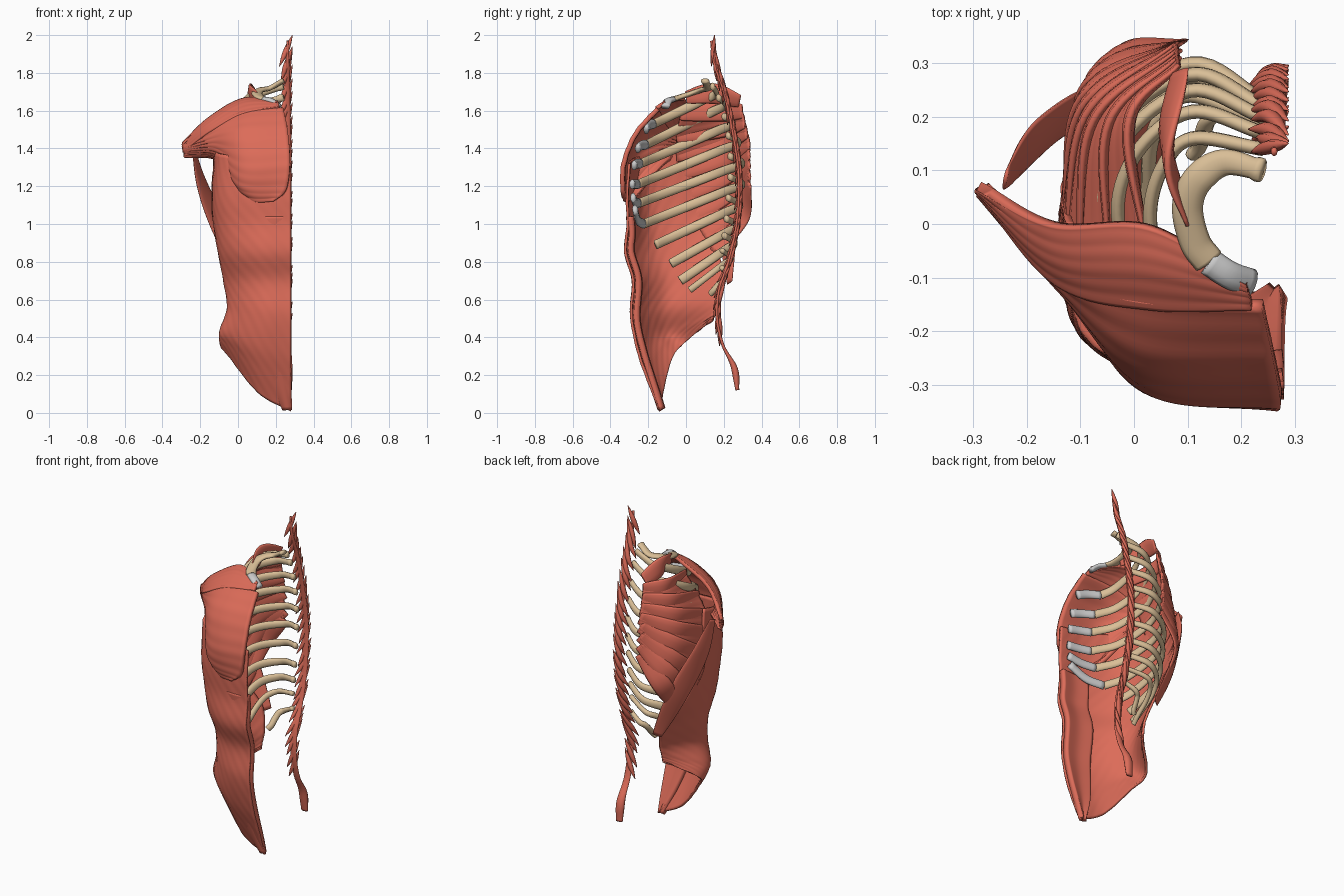
import bpy, math, random
from mathutils import Vector as V

if "Cube" in bpy.data.objects:
    bpy.data.objects.remove(bpy.data.objects["Cube"])

random.seed(4)


def material(name, r, g, b):
    m = bpy.data.materials.new(name)
    m.diffuse_color = (r, g, b, 1)
    m.use_nodes = True
    m.node_tree.nodes["Principled BSDF"].inputs["Base Color"].default_value = m.diffuse_color
    return m


MUSCLE = material("muscle", 0.72, 0.15, 0.10)
BONE = material("bone", 0.70, 0.52, 0.31)
CARTILAGE = material("cartilage", 0.65, 0.65, 0.65)


def lerp(a, b, t):
    return a + (b - a) * t


def spline(pts, n):
    """Catmull-Rom curve through pts, sampled n times."""
    p = [V(q) for q in pts]
    p = [p[0] * 2 - p[1]] + p + [p[-1] * 2 - p[-2]]
    out = []
    for k in range(n):
        s = k / (n - 1) * (len(p) - 3)
        i = min(int(s), len(p) - 4)
        t = s - i
        a, b, c, d = p[i:i + 4]
        out.append(0.5 * (2 * b + (c - a) * t + (2 * a - 5 * b + 4 * c - d) * t * t
                          + (3 * b - a - 3 * c + d) * t ** 3))
    return out


def add(name, verts, faces, mat):
    me = bpy.data.meshes.new(name)
    me.from_pydata(verts, [], faces)
    me.materials.append(mat)
    for f in me.polygons:
        f.use_smooth = True
    ob = bpy.data.objects.new(name, me)
    bpy.context.collection.objects.link(ob)
    return ob


def outward(p):
    return V((p.x - 0.2, p.y - 0.0, 0))


def sweep(name, path, width, thick, mat, out=outward, sides=10):
    """Flattened tube along a sampled path; width and thick are functions of 0..1."""
    verts, n = [], len(path)
    for i, p in enumerate(path):
        tan = (path[min(i + 1, n - 1)] - path[max(i - 1, 0)]).normalized()
        side = tan.cross(out(p)).normalized()
        nor = side.cross(tan)
        t = i / (n - 1)
        for k in range(sides):
            a = math.tau * k / sides
            verts.append(p + side * math.cos(a) * width(t) / 2 + nor * math.sin(a) * thick(t) / 2)
    faces = [(i * sides + k, i * sides + (k + 1) % sides, (i + 1) * sides + (k + 1) % sides, (i + 1) * sides + k)
             for i in range(n - 1) for k in range(sides)]
    faces += [tuple(range(sides))[::-1], tuple(range((n - 1) * sides, n * sides))]
    return add(name, verts, faces, mat)


def sheet(name, rows, thick, ridge=0.0, freq=8, slant=0.0, nu=40, nv=50):
    """Thin muscle sheet lofted through rows of control points, with fibre ridges."""
    fine = [spline(r, nu) for r in rows]
    cols = [spline([r[u] for r in fine], nv) for u in range(nu)]
    verts = [cols[u][v] for v in range(nv) for u in range(nu)]
    faces = [(v * nu + u, v * nu + u + 1, (v + 1) * nu + u + 1, (v + 1) * nu + u)
             for v in range(nv - 1) for u in range(nu - 1)]
    ob = add(name, verts, faces, MUSCLE)
    normals = [x.normal.copy() for x in ob.data.vertices]
    for i, x in enumerate(ob.data.vertices):
        u, v = (i % nu) / (nu - 1), (i // nu) / (nv - 1)
        x.co += normals[i] * ridge * math.sin(math.tau * freq * (v + slant * u))
    mod = ob.modifiers.new("thickness", 'SOLIDIFY')
    mod.thickness = thick
    mod.offset = 0
    return ob


# ribs: head y, head z, rear bulge y, side x, front x, front y, front z
RIBS = [
    (.10, 1.76, .115, .10, .14, -.07, 1.66),
    (.14, 1.73, .16, .03, .10, -.17, 1.53),
    (.17, 1.67, .21, -.03, .11, -.21, 1.42),
    (.20, 1.57, .25, -.06, .11, -.24, 1.32),
    (.22, 1.47, .28, -.085, .10, -.255, 1.21),
    (.23, 1.36, .30, -.10, .07, -.25, 1.11),
    (.23, 1.25, .30, -.10, .03, -.225, 1.00),
    (.22, 1.14, .29, -.085, -.01, -.16, .89),
    (.21, 1.03, .275, -.06, -.03, -.08, .79),
    (.20, .94, .26, -.025, -.015, -.03, .70),
    (.19, .86, .24, .03, .02, .02, .65),
    (.19, .77, .21, .13, .11, .13, .63)]
# breastbone ends of the cartilages: x, y, z
STERNAL = [(.22, -.11, 1.62), (.235, -.21, 1.50), (.24, -.255, 1.40), (.24, -.275, 1.31),
           (.24, -.285, 1.21), (.24, -.28, 1.14), (.24, -.27, 1.08)]

for i, (hy, hz, py, xl, xf, yf, zf) in enumerate(RIBS):
    px, pz = (.17 if i in (0, 11) else .11), hz - .04

    def at(x, t):
        return (x, lerp(py, yf, t), lerp(pz, zf, t))
    path = spline([(.24, hy, hz), (px, py, pz), at(lerp(px, xl, .72), .17), at(xl, .45),
                   at(lerp(xl, xf, .35), .8), (xf, yf, zf)], 40)
    out = (lambda p: V((0, 0, 1))) if i == 0 else outward
    w0 = .058 if i == 0 else (.036 if i > 9 else .05)
    sweep(f"rib_{i + 1}", path, lambda t: w0 * (.65 + .35 * min(1, t * 3)) * (1.2 if t < .04 else 1),
          lambda t: .027, BONE, out)
    if i < 7:
        e = STERNAL[i]
        mid = (lerp(xf, e[0], .5), lerp(yf, e[1], .65), lerp(zf, e[2], .25))
        sweep(f"rib_cartilage_{i + 1}", spline([(xf, yf, zf), mid, e], 10), lambda t: .052,
              lambda t: .03, CARTILAGE, out)

# chest muscle, lower main fan
sheet("chest_muscle", [
    [(-.285, .065, 1.41), (-.14, -.09, 1.50), (.03, -.14, 1.59), (.24, -.15, 1.61)],
    [(-.285, .06, 1.40), (-.13, -.12, 1.45), (.02, -.25, 1.47), (.265, -.265, 1.48)],
    [(-.285, .06, 1.39), (-.12, -.13, 1.40), (.03, -.305, 1.31), (.275, -.33, 1.32)],
    [(-.28, .06, 1.38), (-.10, -.13, 1.36), (.02, -.295, 1.20), (.255, -.335, 1.18)],
    [(-.28, .07, 1.36), (-.10, -.09, 1.34), (.05, -.27, 1.14), (.19, -.32, 1.12)]],
    .024, .001, 9)

# chest muscle, upper collarbone part
sheet("upper_chest_muscle", [
    [(-.29, .07, 1.43), (-.15, .0, 1.56), (.03, -.005, 1.66), (.21, -.11, 1.645)],
    [(-.29, .065, 1.41), (-.15, -.06, 1.53), (.03, -.08, 1.635), (.215, -.125, 1.635)],
    [(-.285, .06, 1.38), (-.14, -.11, 1.49), (.03, -.155, 1.58), (.22, -.155, 1.615)]],
    .02, .0006, 5, nv=30)

# outer abdominal wall: front z, side z, back z, front y, side x, back x, back y
WALL = [
    (1.32, 1.38, 1.42, -.30, -.11, -.12, .00), (1.15, 1.15, 1.15, -.312, -.125, -.13, .05),
    (1.0, 1.0, 1.0, -.308, -.12, -.12, .10), (.85, .85, .85, -.32, -.10, -.065, .17),
    (.70, .70, .72, -.28, -.07, .025, .20), (.52, .56, .60, -.29, -.05, .06, .17),
    (.33, .45, .53, -.255, -.085, .06, .15), (.17, .41, .505, -.20, -.09, .06, .145),
    (.01, .38, .49, -.135, -.085, .06, .14)]
sheet("abdominal_wall", [
    [(.28, yf, zf), (lerp(.28, xl, .45), yf + .01, lerp(zf, zs, .25)),
     (lerp(.28, xl, .86), lerp(yf, yb, .22), lerp(zf, zs, .75)),
     (xl, lerp(yf, yb, .5), zs), (xb, yb, zb)]
    for zf, zs, zb, yf, xl, xb, yb in WALL], .014, .0008, 14, .7, 60, 90)

# straight abdominal muscle behind the front wall
sheet("front_abdominal_muscle", [
    [(lerp(.28, .10, w), y + .01, z), (lerp(.28, .19, w), y - .005, z), (.279, y + .005, z)]
    for y, z, w in [(-.297, 1.04, 1), (-.29, .95, 1), (-.295, .85, 1), (-.255, .70, 1),
                    (-.265, .50, .95), (-.23, .33, .8), (-.18, .17, .55), (-.13, .02, .2)]],
    .032, 0, nu=14, nv=60)

# side fan muscle: one slip per rib over a thin sheet, gathered at the shoulder blade edge
ENDS = [(.10, -.0, 1.67), (.02, -.03, 1.58), (-.05, -.05, 1.46), (-.105, -.05, 1.36), (-.13, -.04, 1.26),
        (-.135, .0, 1.14), (-.13, .04, 1.03), (-.10, .10, .93), (-.06, .15, .85)]
fan = []
for i, e in enumerate(ENDS):
    t = i / (len(ENDS) - 1)
    ins = V((.085 - .01 * t, .285 + .05 * min(1, t * 2), 1.65 - .43 * t))
    mid = (ins + V(e)) / 2 + (V((-.03, .0, .03)) if i == 0 else V((-.06, .06, .01)))
    fan.append([ins, mid, e])
    sweep(f"side_fan_slip_{i + 1}", spline([ins, mid, e], 24),
          lambda s: .045 + .065 * math.sin(math.pi * min(1, .15 + s * .75)),
          lambda s: .006 + .018 * math.sin(math.pi * (.1 + s * .8)), MUSCLE)
sheet("side_fan_sheet", fan[1:], .012, .001, 20, nu=30, nv=70)

# long strap from the armpit down to the lower ribs
sweep("back_strap", spline([(-.24, .085, 1.42), (-.195, .145, 1.22), (-.095, .215, .97), (.035, .232, .69)], 40),
      lambda s: .02 + .115 * math.sin(math.pi * (.06 + .86 * s)) ** .9,
      lambda s: .008 + .02 * math.sin(math.pi * s), MUSCLE, sides=16)

# deep spine muscle: thin core, overlapping pointed slips and a lobe at the base
SPINE = [(.135, 1.97), (.15, 1.85), (.20, 1.70), (.245, 1.50), (.28, 1.25), (.268, 1.0), (.225, .8),
         (.175, .65), (.165, .5), (.195, .36), (.255, .24), (.272, .12)]
line = spline([(.262, y, z) for y, z in SPINE], 120)


def spine_y(z):
    return min(line, key=lambda p: abs(p.z - z)).y


def backward(p):
    return V((0, 1, 0))


def lobe(t):
    """Swelling near the base of the spine muscle."""
    return math.exp(-((t - .93) / .06) ** 2)


sweep("spine_muscle_core", line, lambda t: .012 + .03 * min(1, t * 3) + .012 * lobe(t),
      lambda t: .016 + .022 * lobe(t), MUSCLE, backward)
for i in range(24):
    z = .36 + i * .064 + random.uniform(-.012, .012)
    top = min(z + random.uniform(.17, .22), 2.0)
    pts = [(.222 + random.uniform(-.01, .012), spine_y(z) - .02, z), (.254, spine_y(z + .08) + .004, z + .08),
           (.288, spine_y(top) + .016, top)]
    sweep(f"spine_muscle_slip_{i + 1}", spline(pts, 12),
          lambda s: .003 + .027 * math.sin(math.pi * s),
          lambda s: .003 + .024 * math.sin(math.pi * s), MUSCLE, backward, 8)
